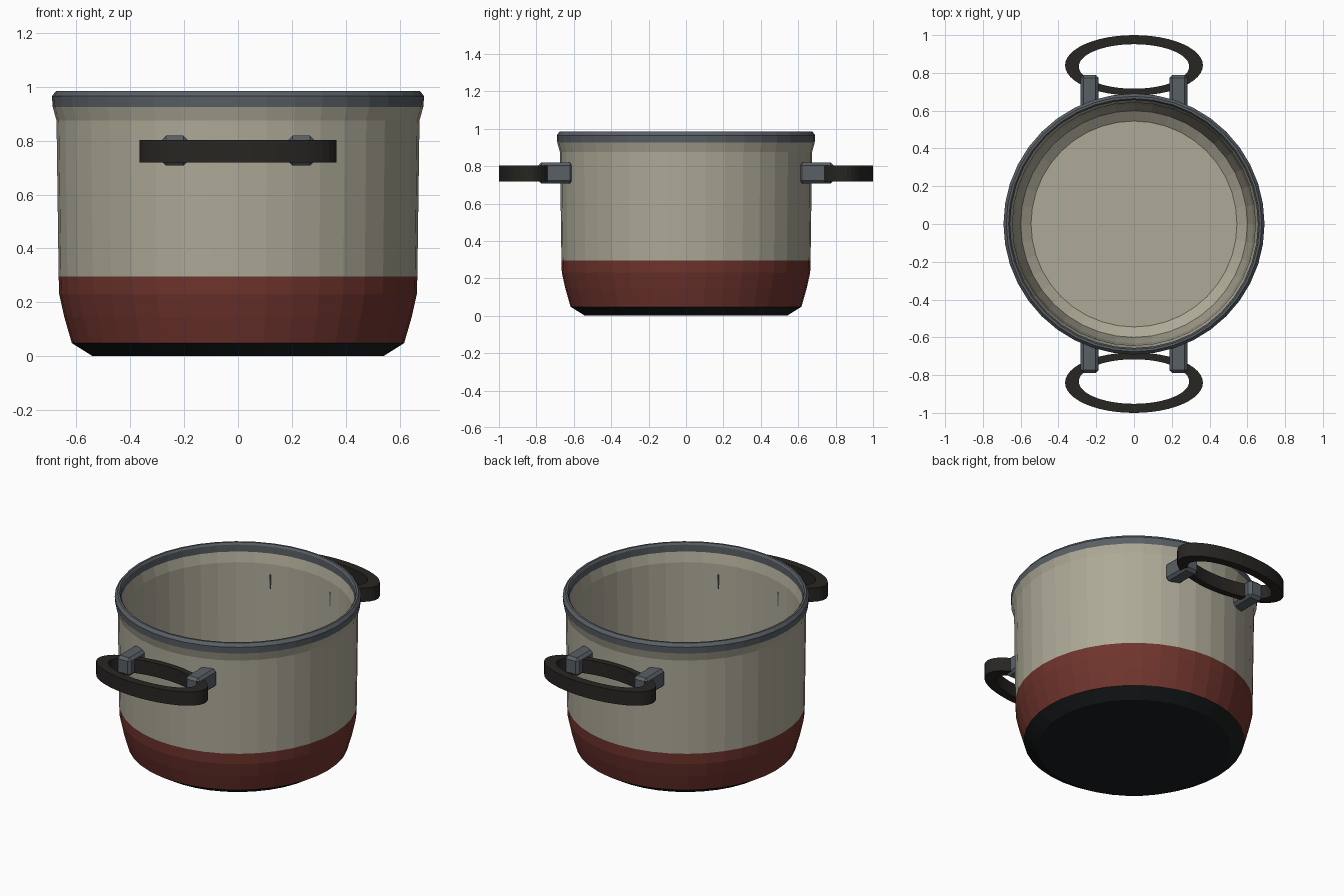
import bpy, bmesh
from math import sin, cos, tau

if "Cube" in bpy.data.objects:
    bpy.data.objects.remove(bpy.data.objects["Cube"])


def material(name, rgb):
    m = bpy.data.materials.new(name)
    m.diffuse_color = (*rgb, 1)
    m.use_nodes = True
    m.node_tree.nodes["Principled BSDF"].inputs["Base Color"].default_value = m.diffuse_color
    return m


BEIGE = material("beige_enamel", (0.42, 0.40, 0.31))
RED = material("dark_red", (0.16, 0.034, 0.026))
BLACK = material("black_base", (0.010, 0.013, 0.014))
STEEL = material("grey_steel", (0.10, 0.115, 0.13))
GRIP = material("dark_grip", (0.021, 0.019, 0.016))


def finish(bm, name, mat):
    bmesh.ops.recalc_face_normals(bm, faces=bm.faces)
    me = bpy.data.meshes.new(name)
    bm.to_mesh(me)
    bm.free()
    me.materials.append(mat)
    ob = bpy.data.objects.new(name, me)
    bpy.context.collection.objects.link(ob)
    return ob


def sweep(name, profile, mat, sides=40, cap=False, closed=False, flip=False):
    """Revolve (rx, ry, y offset, z) or (r, z) points around z; cap fills the first ring."""
    bm = bmesh.new()
    pts = [p if len(p) == 4 else (p[0], p[0], 0, p[1]) for p in profile]
    rings = [[bm.verts.new((rx * cos(tau * i / sides), oy + ry * sin(tau * i / sides), z))
              for i in range(sides)] for rx, ry, oy, z in pts]
    pairs = list(zip(rings, rings[1:]))
    if closed:
        pairs.append((rings[-1], rings[0]))
    for a, b in pairs:
        for i in range(sides):
            j = (i + 1) % sides
            bm.faces.new((a[i], a[j], b[j], b[i]))
    if cap:
        bm.faces.new(rings[0])
    return finish(bm, name, mat)


# Pot: base, lower band, outer and inner wall, rim
sweep("base", [(0.54, 0), (0.617, 0.048)], BLACK, cap=True)
sweep("lower_band", [(0.617, 0.048), (0.645, 0.145), (0.664, 0.23), (0.666, 0.295)], RED)
sweep("outer_wall", [(0.666, 0.295), (0.674, 0.875), (0.688, 0.925)], BEIGE)
liner = sweep("inner_wall", [(0.545, 0.04), (0.60, 0.08), (0.632, 0.24), (0.643, 0.87),
                             (0.656, 0.93)], BEIGE, cap=True)
liner.data.flip_normals()
sweep("rim", [(0.688, 0.925), (0.691, 0.965), (0.676, 0.984), (0.664, 0.984),
              (0.656, 0.972), (0.656, 0.925)], STEEL, closed=True)


def bracket(name, x, y):
    bm = bmesh.new()
    bmesh.ops.create_cube(bm, size=1)
    bmesh.ops.scale(bm, vec=(0.096, 0.184, 0.112), verts=bm.verts)
    bmesh.ops.bevel(bm, geom=bm.edges[:], offset=0.016, segments=1, affect='EDGES')
    bmesh.ops.translate(bm, vec=(x, y, 0.763), verts=bm.verts)
    finish(bm, name, STEEL)


# Handles: oval loop held by two brackets, front and back
for s, side in ((-1, "front"), (1, "back")):
    sweep(side + "_handle",
          [(0.365, 0.16, s * 0.84, 0.718), (0.365, 0.16, s * 0.84, 0.803),
           (0.292, 0.118, s * 0.834, 0.803), (0.292, 0.118, s * 0.834, 0.718)],
          GRIP, sides=48, closed=True)
    for x, lr in ((-0.235, "left"), (0.235, "right")):
        bracket(f"{side}_{lr}_bracket", x, s * 0.697)
